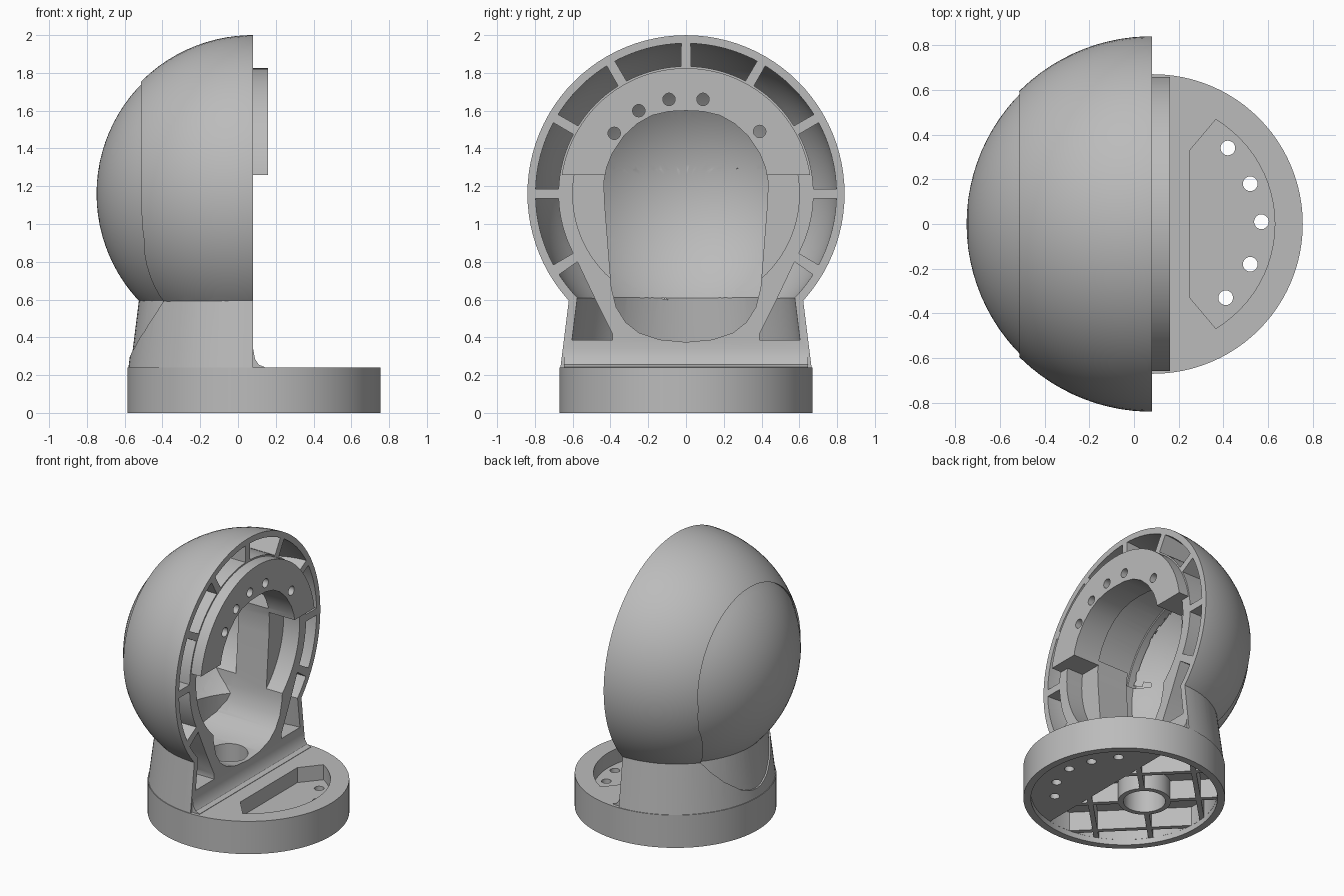
import bpy, bmesh, math
from mathutils import Matrix

cube = bpy.data.objects.get("Cube")
if cube:
    bpy.data.objects.remove(cube)

FACE_X, MID_Z, RADIUS = 0.08, 1.16, 0.84
BASE_X, BASE_R = 0.085, 0.67

grey = bpy.data.materials.new("satin_grey")
grey.use_nodes = True
grey.diffuse_color = (0.5, 0.5, 0.5, 1)
grey.node_tree.nodes["Principled BSDF"].inputs["Base Color"].default_value = (0.5, 0.5, 0.5, 1)


# ---- helpers ----
def finish(name, bm):
    bmesh.ops.recalc_face_normals(bm, faces=bm.faces)
    mesh = bpy.data.meshes.new(name)
    bm.to_mesh(mesh)
    bm.free()
    obj = bpy.data.objects.new(name, mesh)
    bpy.context.collection.objects.link(obj)
    return obj


def prism(name, outlines, axis, lo, hi):
    """Extrude separate closed outlines along x (points y, z) or z (points x, y)."""
    bm = bmesh.new()
    for pts in outlines:
        rings = []
        for h in (lo, hi):
            rings.append([bm.verts.new((h, u, v) if axis == "x" else (u, v, h)) for u, v in pts])
        a, b = rings
        bm.faces.new(a)
        bm.faces.new(b[::-1])
        for i in range(len(a)):
            j = (i + 1) % len(a)
            bm.faces.new((a[j], a[i], b[i], b[j]))
    return finish(name, bm)


def box(x0, x1, y0, y1, z0, z1):
    return prism("cutter", [[(x0, y0), (x1, y0), (x1, y1), (x0, y1)]], "z", z0, z1)


def arc(cx, cy, r, a0, a1, n):
    angles = [math.radians(a0 + (a1 - a0) * i / n) for i in range(n + 1)]
    return [(cx + r * math.cos(a), cy + r * math.sin(a)) for a in angles]


def circle(cx, cy, r, n=96):
    return arc(cx, cy, r, 0, 360, n)[:-1]


def mirrored(half):
    """Complete an outline that is symmetric about u = 0, given top to bottom."""
    return half + [(-u, v) for u, v in reversed(half) if u > 0]


def combine(target, other, op, keep=False):
    mod = target.modifiers.new("combine", "BOOLEAN")
    mod.operation, mod.solver, mod.object = op, "EXACT", other
    bpy.context.view_layer.update()
    graph = bpy.context.evaluated_depsgraph_get()
    mesh = bpy.data.meshes.new_from_object(target.evaluated_get(graph))
    target.modifiers.clear()
    target.data = mesh
    if not keep:
        bpy.data.objects.remove(other)
    return target


def cut(target, other, keep=False):
    return combine(target, other, "DIFFERENCE", keep)


def clip(target, other, keep=False):
    return combine(target, other, "INTERSECT", keep)


def shell_solid(name, inset, floor):
    """Ball on a tapered neck, shrunk by the inset."""
    bm = bmesh.new()
    turn = Matrix.Translation((FACE_X, 0, MID_Z)) @ Matrix.Rotation(math.pi / 2, 4, "Y")
    bmesh.ops.create_uvsphere(bm, u_segments=96, v_segments=47, radius=RADIUS - inset, matrix=turn)
    ball = finish(name, bm)
    bm = bmesh.new()
    top = 0.8
    r0, r1 = [BASE_R - 0.125 * (z - 0.2) - inset for z in (floor, top)]
    bmesh.ops.create_cone(bm, cap_ends=True, segments=96, radius1=r0, radius2=r1, depth=top - floor,
                          matrix=Matrix.Translation((BASE_X, 0, (floor + top) / 2)))
    return combine(ball, finish("neck", bm), "UNION")


# ---- outer housing, with the rear cover as a slightly sunken plug ----
housing = shell_solid("housing", 0, 0.2)
cut(housing, box(FACE_X, 2, -2, 2, -1, 3))
cover = shell_solid("rear_cover", 0.011, 0.21)

seam_half = arc(0, MID_Z, 0.595, 90, 0, 24)
seam_half += [(0.585, 1.02), (0.56, 0.92), (0.47, 0.73), (0.40, 0.6),
              (0.35, 0.52), (0.27, 0.43), (0.15, 0.34), (0.06, 0.305), (0, 0.3)]
seam_half[0] = (0, MID_Z + 0.595)
seam = prism("cutter", [mirrored(seam_half)], "x", -1, -0.32)
clip(cover, seam, keep=True)
cut(housing, seam)

# ---- fillet between the open face and the base ----
fillet = [(0.06, 0.2), (0.14, 0.2), (0.14, 0.243), (0.11, 0.255), (0.09, 0.285), (FACE_X, 0.34), (0.06, 0.34)]
bm = bmesh.new()
face = bm.faces.new([bm.verts.new((x, -0.645, z)) for x, z in fillet])
new = bmesh.ops.extrude_face_region(bm, geom=[face])["geom"]
bmesh.ops.translate(bm, vec=(0, 1.29, 0), verts=[v for v in new if isinstance(v, bmesh.types.BMVert)])
combine(housing, finish("fillet", bm), "UNION")

# ---- raised mounting flange on the upper half of the ring ----
flange = prism("flange", [circle(0, MID_Z, 0.665)], "x", 0, 0.16)
clip(flange, box(-1, 1, -1, 1, 1.26, 3))
combine(housing, flange, "UNION")

# ---- main opening and the hollow behind it ----
hollow = shell_solid("cutter", 0.055, 0.3)
opening_half = [(0, 1.6), (0.09, 1.596), (0.18, 1.575), (0.26, 1.53), (0.33, 1.465), (0.39, 1.375),
                (0.42, 1.3), (0.435, 1.22), (0.43, 1.1), (0.395, 0.66), (0.37, 0.56), (0.32, 0.48),
                (0.25, 0.425), (0.14, 0.388), (0, 0.375)]
opening = clip(prism("cutter", [mirrored(opening_half)], "x", -0.9, 0.4), hollow, keep=True)
rear_room = clip(prism("cutter", [circle(0, MID_Z, 0.57)], "x", -0.9, -0.3), hollow, keep=True)
upper_room = prism("cutter", [circle(0, MID_Z, 0.6)], "x", -0.9, -0.05)
clip(upper_room, box(-1, 1, -1, 1, 1.29, 3))
clip(upper_room, hollow)
for room in (opening, rear_room, upper_room):
    cut(housing, room, keep=True)
    cut(cover, room)

# ---- stepped recess beside the opening, below the flange ----
recess = prism("cutter", [circle(0, MID_Z, 0.6)], "x", -0.05, 0.4)
cut(housing, clip(recess, box(-1, 1, -1, 1, 0, 1.26)))

# ---- ribbed pockets around the rim ----
pockets = []
for i in range(8):
    a = -30 + 30 * i
    outer = arc(0, MID_Z, 0.797, a + 1.8, a + 28.2, 8)
    inner = arc(0, MID_Z, 0.675, a + 2.2, a + 27.8, 8)
    pockets.append(outer + inner[::-1])
leg = [(0.575, 0.80), (0.675, 0.73), (0.62, 0.57), (0.61, 0.385), (0.39, 0.385), (0.39, 0.42), (0.48, 0.6)]
pockets += [leg, [(-u, v) for u, v in reversed(leg)]]
rim = prism("cutter", pockets, "x", -0.42, 0.3)
cut(housing, clip(rim, shell_solid("cutter", 0.043, 0.25)))

# ---- flange screw holes ----
spots = [(-0.09, 1.66), (0.09, 1.66), (-0.25, 1.6), (0.39, 1.49), (-0.38, 1.48)]
cut(housing, prism("cutter", [circle(y, z, 0.033, 20) for y, z in spots], "x", -0.12, 0.3))

# ---- round base with a D-shaped pocket and screw holes ----
base = prism("base", [circle(BASE_X, 0, BASE_R)], "z", 0, 0.24)
tray = arc(BASE_X, 0, 0.545, -59, 59, 24) + [(0.25, 0.33), (0.25, -0.33)]
cut(base, prism("cutter", [tray], "z", 0.13, 0.5))
spots = [(0.42, 0.34), (0.52, 0.18), (0.57, 0.01), (0.52, -0.18), (0.41, -0.33)]
cut(base, prism("cutter", [circle(x, y, 0.033, 20) for x, y in spots], "z", -0.2, 0.4))

# ---- hollow underside with diagonal ribs and a cable hole ----
HOLE_X = -0.09
cut(base, prism("cutter", [circle(BASE_X, 0, 0.62)], "z", -0.1, 0.04))
cells = prism("cutter", [circle(BASE_X, 0, 0.619)], "z", 0.02, 0.18)
cut(cells, box(0.22, 2, -2, 2, -1, 1))
for angle in (45, -45):
    c, s = math.cos(math.radians(angle)), math.sin(math.radians(angle))
    ribs = []
    for offset in (-0.36, 0, 0.36):
        strip = [(-1, offset - 0.017), (1, offset - 0.017), (1, offset + 0.017), (-1, offset + 0.017)]
        ribs.append([(HOLE_X + u * c - v * s, u * s + v * c) for u, v in strip])
    cut(cells, prism("cutter", ribs, "z", -0.1, 0.3))
cut(cells, prism("cutter", [circle(HOLE_X, 0, 0.175, 48)], "z", -0.1, 0.3))
cut(base, cells)
cable = prism("cutter", [circle(HOLE_X, 0, 0.14, 48)], "z", -0.1, 0.5)
cut(base, cable, keep=True)
cut(housing, cable)

# ---- material and shading ----
bpy.ops.object.select_all(action="DESELECT")
for obj in (housing, cover, base):
    obj.data.materials.clear()
    obj.data.materials.append(grey)
    for poly in obj.data.polygons:
        poly.material_index = 0
    obj.select_set(True)
bpy.context.view_layer.objects.active = housing
bpy.ops.object.shade_smooth_by_angle(angle=math.radians(30))
